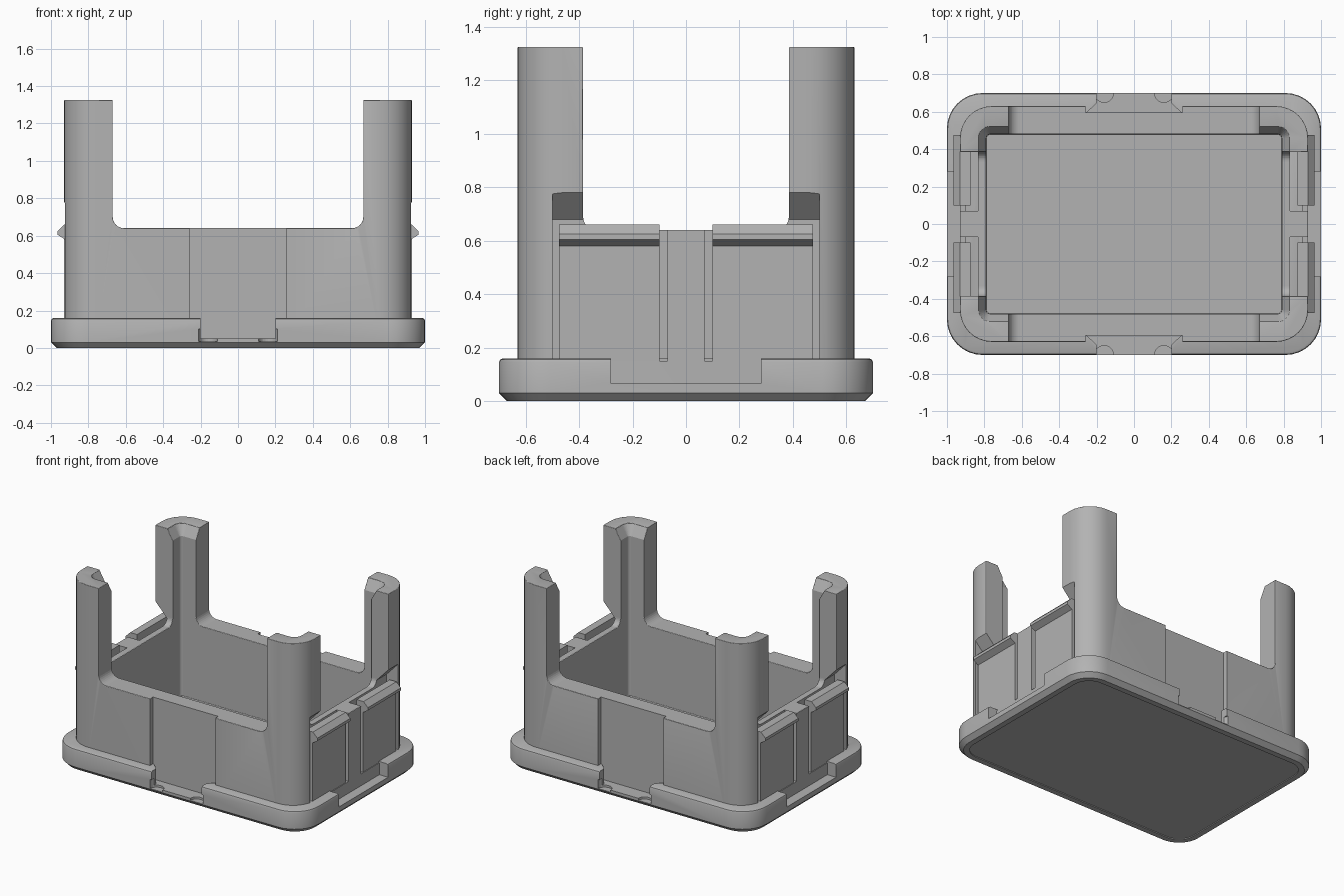
import bpy, bmesh, math
from mathutils import Vector

cube = bpy.data.objects.get("Cube")
if cube:
    bpy.data.objects.remove(cube, do_unlink=True)

grey = bpy.data.materials.new("plain grey")
grey.use_nodes = True
colour = (0.45, 0.45, 0.45, 1)
grey.diffuse_color = colour
grey.node_tree.nodes["Principled BSDF"].inputs["Base Color"].default_value = colour


def finish(name, bm, cutter):
    bmesh.ops.recalc_face_normals(bm, faces=bm.faces)
    mesh = bpy.data.meshes.new(name)
    bm.to_mesh(mesh)
    bm.free()
    mesh.materials.append(grey)
    ob = bpy.data.objects.new(name, mesh)
    bpy.context.collection.objects.link(ob)
    if cutter:
        ob.hide_render = True
        ob.hide_viewport = True
        ob.display_type = 'WIRE'
    return ob


def loft(name, hx, hy, radius, rings, cutter=False):
    """Rounded rectangle stacked through (inset, z) rings."""
    bm = bmesh.new()
    loops = []
    for inset, z in rings:
        r = max(radius - inset, 0.005)
        loop = []
        for q, (sx, sy) in enumerate(((1, 1), (-1, 1), (-1, -1), (1, -1))):
            for i in range(9):
                a = math.pi / 2 * (q + i / 8)
                loop.append(bm.verts.new((sx * (hx - inset - r) + r * math.cos(a),
                                          sy * (hy - inset - r) + r * math.sin(a), z)))
        loops.append(loop)
    n = len(loops[0])
    for a, b in zip(loops, loops[1:]):
        for i in range(n):
            bm.faces.new((a[i], a[(i + 1) % n], b[(i + 1) % n], b[i]))
    bm.faces.new(loops[0])
    bm.faces.new(loops[-1])
    return finish(name, bm, cutter)


def extrude(name, points, axis, lo, hi, cutter=True):
    """Outline pushed along one axis."""
    bm = bmesh.new()

    def place(p, t):
        co = list(p)
        co.insert("xyz".index(axis), t)
        return bm.verts.new(co)
    face = bm.faces.new([place(p, lo) for p in points])
    step = Vector([hi - lo if c == axis else 0 for c in "xyz"])
    new = bmesh.ops.extrude_face_region(bm, geom=[face])["geom"]
    bmesh.ops.translate(bm, vec=step, verts=[v for v in new if isinstance(v, bmesh.types.BMVert)])
    return finish(name, bm, cutter)


def box(name, x, y, z):
    x, y = sorted(x), sorted(y)
    return extrude(name, [(x[0], y[0]), (x[1], y[0]), (x[1], y[1]), (x[0], y[1])], 'z', *z)


def saddle(half, floor, r):
    """U-shaped opening with filleted bottom corners."""
    arc = [(half - r + r * math.sin(a), floor + r - r * math.cos(a))
           for a in (math.pi / 2 * i / 8 for i in range(9))]
    right = arc + [(half, 2)]
    return right + [(-x, z) for x, z in reversed(right)]


def cut(ob, *cutters):
    for c in cutters:
        mod = ob.modifiers.new("cut", 'BOOLEAN')
        mod.operation = 'DIFFERENCE'
        mod.solver = 'EXACT'
        mod.object = c


# Box walls and four corner posts
body = loft("walls_and_posts", 0.93, 0.63, 0.17, [(0, 0.045), (0, 1.325)])
cut(body,
    extrude("front_back_opening_cutter", saddle(0.67, 0.64, 0.06), 'y', -1, 1),
    extrude("side_opening_cutter", saddle(0.385, 0.64, 0.05), 'x', -2, 2),
    loft("cavity_cutter", 0.79, 0.48, 0.02,
         [(0, 0.1), (0, 1.25), (-0.04, 1.32), (-0.04, 1.5)], True))
bevel = body.modifiers.new("soft_rims", 'BEVEL')
bevel.width = 0.014
bevel.segments = 3
bevel.limit_method = 'ANGLE'
bevel.angle_limit = math.radians(50)

# Base flange with chamfered foot and a shallow underside panel
base = loft("base_flange", 1.0, 0.7, 0.19,
            [(0.07, 0.006), (0.07, 0), (0.03, 0), (0, 0.03),
             (0, 0.145), (0.004, 0.155), (0.015, 0.16)])
cut(base, loft("base_hollow_cutter", 0.81, 0.5, 0.02, [(0, 0.08), (0, 0.3)], True))

# Recessed centre panels and flange notches, front and back
for s, side in ((-1, "front"), (1, "back")):
    cut(body, box(side + "_panel_cutter", (-0.26, 0.26), (s * 0.595, s * 0.8), (0.05, 0.8)))
    plan = [(0.26, 0.59), (0.2, 0.645), (0.2, 0.8)]
    plan = [(x, s * y) for x, y in plan + [(-x, y) for x, y in reversed(plan)]]
    cut(base, extrude(side + "_notch_cutter", plan, 'z', 0.05, 0.3))
    for t in (-1, 1):
        dip = [(t * 0.16 + 0.05 * math.cos(a), s * 0.7 + 0.05 * math.sin(a))
               for a in (math.tau * i / 24 for i in range(24))]
        cut(base, extrude(side + "_dip_cutter", dip, 'z', 0.035, 0.1))

# Snap latches in side windows, with flange notches below them
window = [(0.835, 0.15), (1.0, 0.15), (1.0, 0.85), (0.93, 0.78), (0.835, 0.68)]
latch = [(0.875, 0.14), (0.925, 0.14), (0.925, 0.58), (0.965, 0.605),
         (0.965, 0.625), (0.93, 0.66), (0.875, 0.66)]
latches = []
for s, side in ((-1, "right"), (1, "left")):
    cut(base, box(side + "_notch_cutter", (s * 0.9, s * 1.1), (-0.28, 0.28), (0.065, 0.3)))
    for t, end in ((-1, "front"), (1, "back")):
        name = side + "_" + end
        cut(body, extrude(name + "_window_cutter", [(s * x, z) for x, z in window],
                          'y', t * 0.07, t * 0.5))
        latches.append(extrude(name + "_latch", [(s * x, z) for x, z in latch],
                               'y', t * 0.1, t * 0.475, False))

# Smooth the rounded parts, keep the edges crisp
bpy.ops.object.select_all(action='DESELECT')
for ob in [body, base] + latches:
    ob.select_set(True)
    bpy.context.view_layer.objects.active = ob
bpy.ops.object.shade_smooth_by_angle(angle=math.radians(32))
